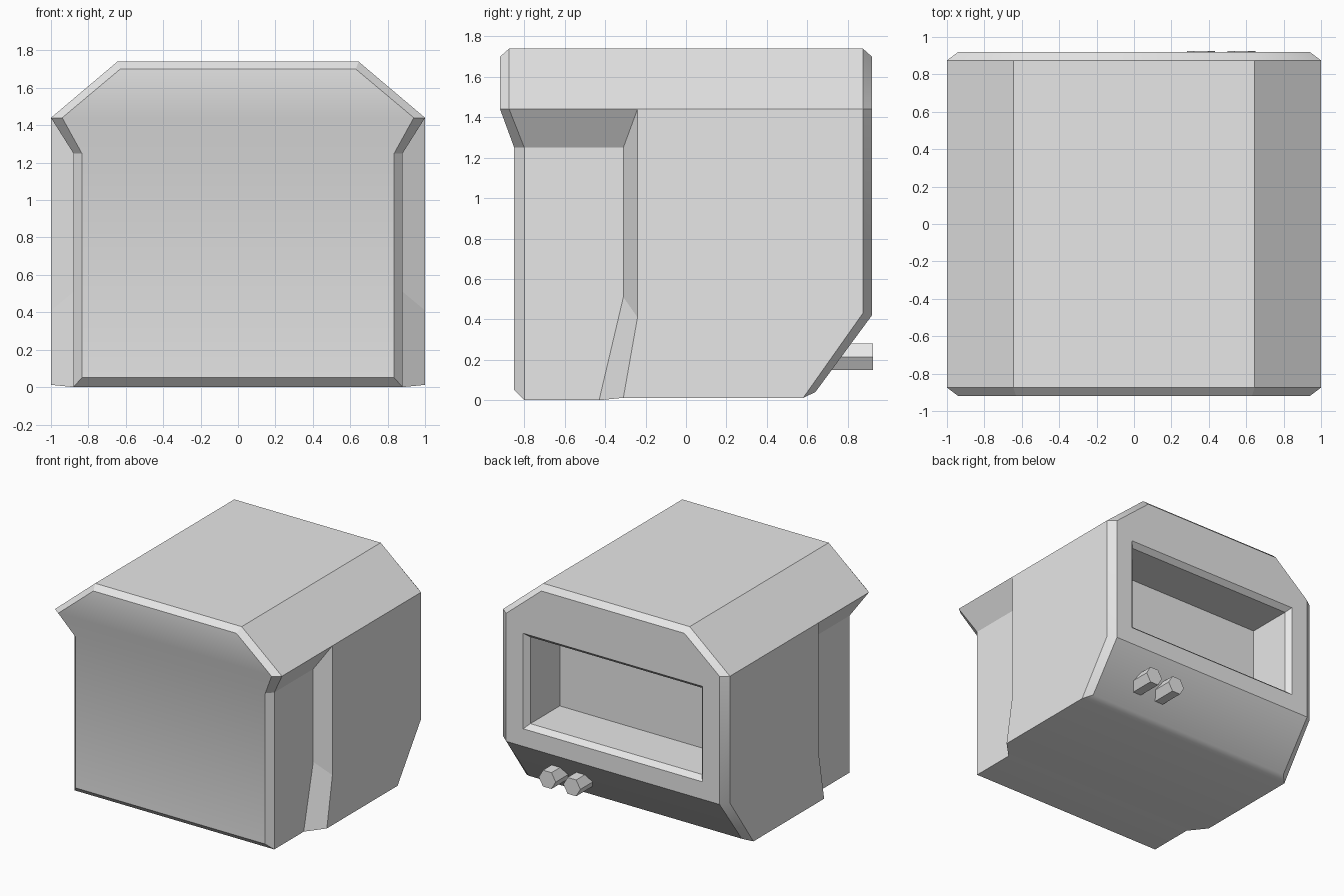
import bpy, bmesh, math
from mathutils import Matrix, Vector

cube = bpy.data.objects.get("Cube")
if cube:
    bpy.data.objects.remove(cube, do_unlink=True)

grey = bpy.data.materials.new("light_grey")
grey.use_nodes = True
grey.diffuse_color = (0.8, 0.8, 0.8, 1)
grey.node_tree.nodes["Principled BSDF"].inputs["Base Color"].default_value = grey.diffuse_color


def finish(bm, name):
    bmesh.ops.recalc_face_normals(bm, faces=bm.faces[:])
    mesh = bpy.data.meshes.new(name)
    bm.to_mesh(mesh)
    bm.free()
    mesh.materials.append(grey)
    obj = bpy.data.objects.new(name, mesh)
    bpy.context.collection.objects.link(obj)
    return obj


# Corners of the model's left half; the other half is mirrored
corners = dict(
    # roof ridge, eaves and their chamfered ends
    ridge_front=(0.645, -0.875, 1.74), ridge_back=(0.645, 0.875, 1.74),
    eave_front=(1, -0.875, 1.44), eave_back=(1, 0.875, 1.44),
    brow_top=(0.63, -0.92, 1.70), brow_low=(0.94, -0.92, 1.44),
    back_top=(0.63, 0.92, 1.70), back_mid=(0.94, 0.92, 1.44),
    # narrower front block
    front_top=(0.835, -0.85, 1.25), front_low=(0.835, -0.85, 0.05),
    cheek_top=(0.88, -0.80, 1.25), cheek_low=(0.88, -0.80, 0),
    # step between the front block and the full-width rear
    in_top=(0.88, -0.31, 1.25), in_mid=(0.88, -0.31, 0.51), in_low=(0.88, -0.43, 0),
    out_top=(1, -0.24, 1.44), out_mid=(1, -0.24, 0.41), out_low=(1, -0.31, 0.012),
    # sloping lower back
    slope_top=(1, 0.875, 0.43), slope_low=(1, 0.58, 0.012),
    back_low=(0.94, 0.92, 0.42), heel=(0.94, 0.64, 0.04),
    # recessed window
    win_top=(0.79, 0.92, 1.32), win_low=(0.79, 0.92, 0.56),
    rim_top=(0.755, 0.88, 1.285), rim_low=(0.755, 0.88, 0.595),
    deep_top=(0.755, 0.51, 1.285), deep_low=(0.755, 0.51, 0.595),
)

bm = bmesh.new()
near = {k: bm.verts.new(p) for k, p in corners.items()}
far = {k: bm.verts.new((-p[0], p[1], p[2])) for k, p in corners.items()}


def sides(names):
    """One face on each side."""
    for half in (near, far):
        bm.faces.new([half[n] for n in names.split()])


def span(names):
    """A strip of faces running across the model from side to side."""
    path = names.split()
    for a, b in zip(path, path[1:]):
        bm.faces.new([near[a], near[b], far[b], far[a]])


# Roof, front, underside and sloping back
span("back_top ridge_back ridge_front brow_top brow_low front_top front_low "
     "cheek_low in_low out_low slope_low heel back_low win_low rim_low deep_low "
     "deep_top rim_top win_top back_top")

# Side surfaces
for names in (
    "eave_front out_top eave_back ridge_back ridge_front",
    "eave_front ridge_front brow_top brow_low",
    "brow_low front_top cheek_top eave_front",
    "front_top front_low cheek_low cheek_top",
    "eave_front cheek_top in_top out_top",
    "cheek_top cheek_low in_low in_mid in_top",
    "in_top in_mid out_mid out_top",
    "in_mid in_low out_low out_mid",
    "out_top out_mid out_low slope_low slope_top eave_back",
    "eave_back ridge_back back_top back_mid",
    "eave_back back_mid back_low slope_top",
    "slope_top back_low heel slope_low",
    "back_top back_mid back_low win_low win_top",
    "win_top win_low rim_low rim_top",
    "rim_top rim_low deep_low deep_top",
):
    sides(names)

body = finish(bm, "body")
bpy.ops.object.select_all(action='DESELECT')
body.select_set(True)
bpy.context.view_layer.objects.active = body
bpy.ops.object.shade_smooth_by_angle(angle=math.radians(30))
# The side steps stay flat
for poly in body.data.polygons:
    if abs(poly.normal.x) > 0.2 and poly.normal.y < -0.3:
        poly.use_smooth = False

# Two six-sided knobs below the window
for label, x in (("outer", 0.575), ("inner", 0.358)):
    bm = bmesh.new()
    bmesh.ops.create_cone(bm, cap_ends=True, segments=6, radius1=0.075, radius2=0.075, depth=0.3)
    # Corners point sideways, flat sides face up and down
    corner = max((v.co for v in bm.verts), key=lambda c: c.x)
    turn = -math.atan2(corner.y, corner.x)
    bmesh.ops.transform(bm, verts=bm.verts[:], matrix=Matrix.Translation(Vector((x, 0.775, 0.215)))
                        @ Matrix.Rotation(math.pi / 2, 4, 'X') @ Matrix.Rotation(turn, 4, 'Z'))
    finish(bm, label + "_knob")
